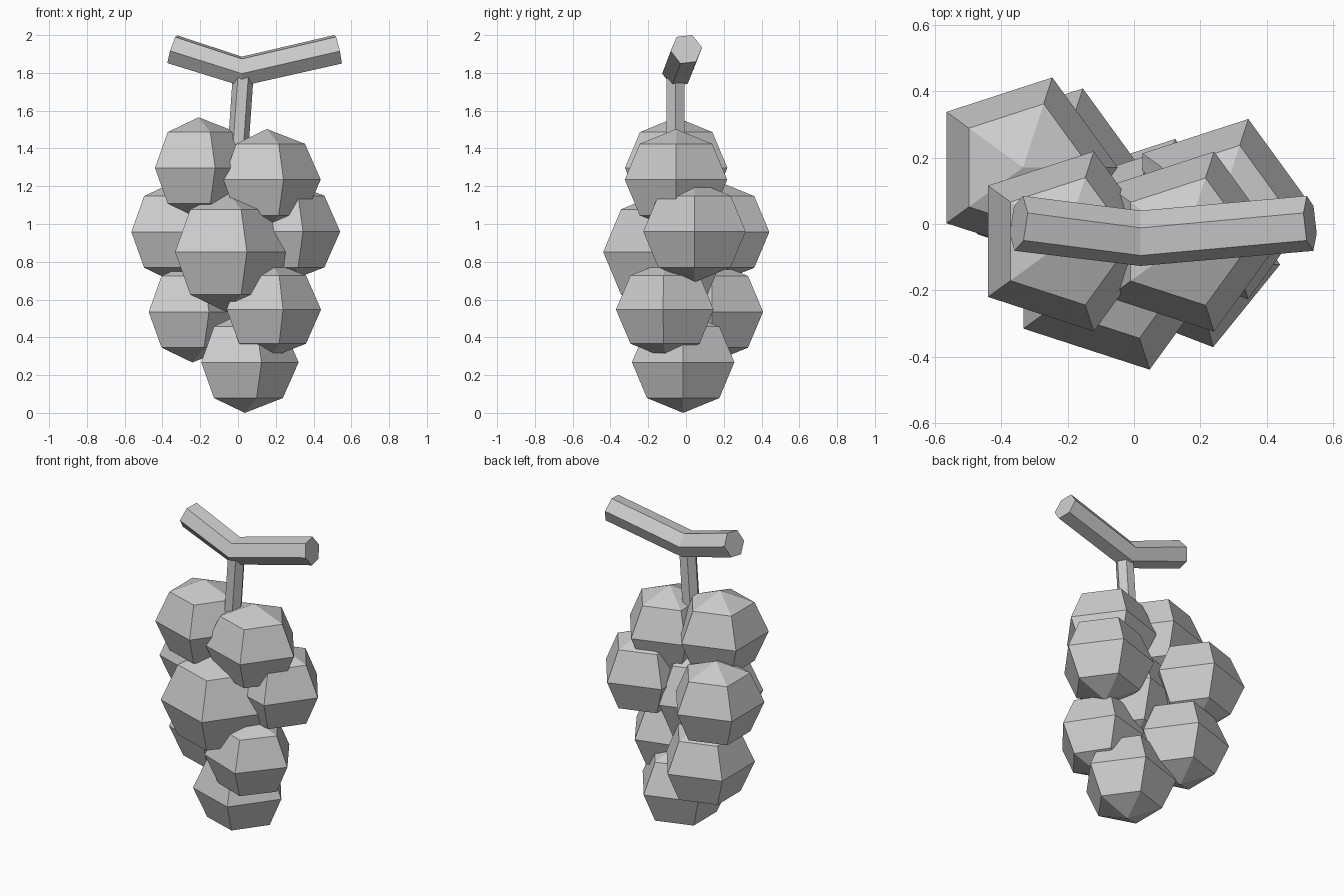
import bpy
import bmesh
from math import sin, cos, pi, radians
from mathutils import Vector

cube = bpy.data.objects.get("Cube")
if cube:
    bpy.data.objects.remove(cube, do_unlink=True)

# Single plain grey
grey = bpy.data.materials.new("plain grey")
grey.use_nodes = True
colour = (0.6, 0.6, 0.6, 1)
grey.diffuse_color = colour
grey.node_tree.nodes["Principled BSDF"].inputs["Base Color"].default_value = colour


def loft(name, rings, sides, side_axis, phase=0.0, location=(0, 0, 0)):
    """Skin rings of (centre, direction, radius); zero radius makes a pole."""
    bm = bmesh.new()
    loops = []
    for centre, direction, radius in rings:
        d = Vector(direction).normalized()
        u = Vector(side_axis)
        u = (u - d * u.dot(d)).normalized()
        w = d.cross(u)
        angles = [phase + 2 * pi * k / sides for k in range(sides)]
        loops.append([bm.verts.new(Vector(centre) + radius * (cos(a) * u + sin(a) * w))
                      for a in angles])
    for low, high in zip(loops, loops[1:]):
        for k in range(sides):
            n = (k + 1) % sides
            bm.faces.new((low[k], low[n], high[n], high[k]))
    if rings[0][2] > 0:
        bm.faces.new(loops[0][::-1])
        bm.faces.new(loops[-1])
    bmesh.ops.remove_doubles(bm, verts=bm.verts, dist=0.0005)
    bmesh.ops.recalc_face_normals(bm, faces=bm.faces)
    mesh = bpy.data.meshes.new(name)
    bm.to_mesh(mesh)
    bm.free()
    mesh.materials.append(grey)
    obj = bpy.data.objects.new(name, mesh)
    obj.location = location
    bpy.context.collection.objects.link(obj)
    return obj


def grape(name, location, radius=0.285, turn=0.0):
    """Five-sided, slightly squat faceted ball."""
    squash = 0.94
    rings = []
    for step in range(5):
        a = pi * step / 4 - pi / 2
        r = radius * cos(a) if 0 < step < 4 else 0
        rings.append(((0, 0, radius * squash * sin(a)), (0, 0, 1), r))
    return loft(name, rings, 5, (1, 0, 0), radians(turn), location)


# Bunch of grapes
grape("grape_top_right", (-0.209, -0.052, 1.297))
grape("grape_top_left", (0.153, -0.053, 1.235))
grape("grape_middle_back", (-0.334, 0.17, 0.958))
grape("grape_middle_left", (0.256, 0.045, 0.96))
grape("grape_large_front", (-0.058, -0.115, 0.852), 0.34)
grape("grape_lower_back", (-0.242, 0.137, 0.535))
grape("grape_lower_left", (0.168, -0.108, 0.547), 0.272, -3)
grape("grape_bottom", (0.036, -0.015, 0.268))

# Short stalk between bunch and branch
stalk_ends = [Vector((0.002, -0.055, 1.42)), Vector((0.027, -0.055, 1.78))]
lean = stalk_ends[1] - stalk_ends[0]
loft("stalk", [(p, lean, 0.055) for p in stalk_ends], 6, (1, 0, 0))

# Bent branch across the top
tip_a = Vector((-0.347, 0.002, 1.925))
bend = Vector((0.02, -0.043, 1.808))
tip_b = Vector((0.53, 0.002, 1.925))
loft("branch", [(tip_a, bend - tip_a, 0.084), (bend, (1, 0, 0), 0.084),
                (tip_b, tip_b - bend, 0.084)], 6, (0, 1, 0), radians(8))
